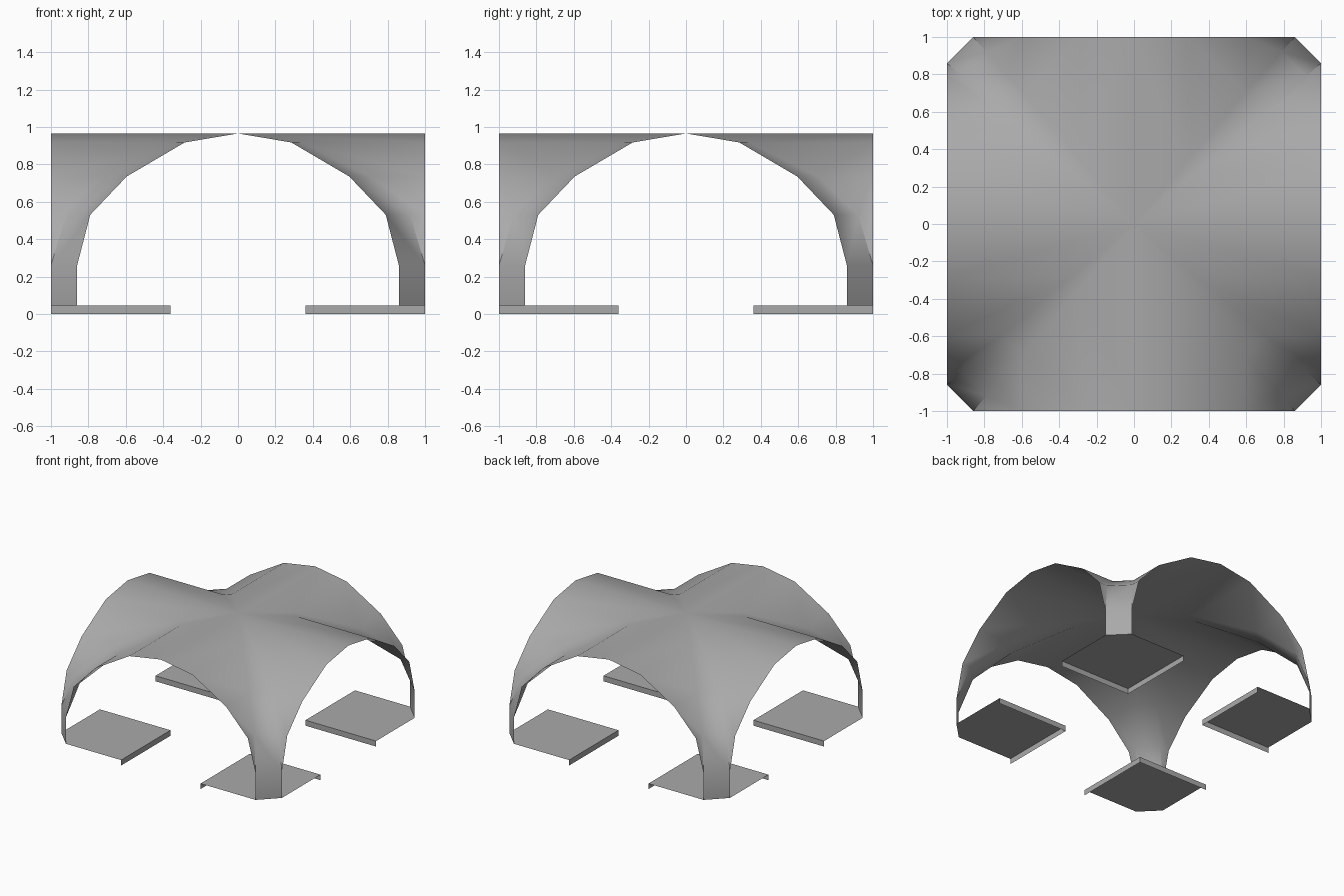
import bpy, bmesh, math

cube = bpy.data.objects.get("Cube")
if cube:
    bpy.data.objects.remove(cube, do_unlink=True)

# One plain grey for everything
GREY = (0.4, 0.4, 0.4, 1)
grey = bpy.data.materials.new("concrete grey")
grey.use_nodes = True
grey.diffuse_color = GREY
grey.node_tree.nodes["Principled BSDF"].inputs["Base Color"].default_value = GREY


def quarter_object(name, faces, smooth):
    """Make one quarter from lists of face corners, then mirror it to four."""
    bm = bmesh.new()
    for corners in faces:
        bm.faces.new([bm.verts.new(c) for c in corners])
    bmesh.ops.remove_doubles(bm, verts=bm.verts[:], dist=0.001)
    mesh = bpy.data.meshes.new(name)
    bm.to_mesh(mesh)
    bm.free()
    mesh.materials.append(grey)
    obj = bpy.data.objects.new(name, mesh)
    bpy.context.collection.objects.link(obj)
    if smooth:
        bpy.ops.object.select_all(action='DESELECT')
        obj.select_set(True)
        bpy.context.view_layer.objects.active = obj
        bpy.ops.object.shade_smooth_by_angle(angle=math.radians(40))
    mirror = obj.modifiers.new("four_quarters", 'MIRROR')
    mirror.use_axis = (True, True, False)
    mirror.use_mirror_merge = True
    mirror.merge_threshold = 0.001
    return obj


# Cross vault: arch half-width, width of the diagonal leg strip, height
PAD_TOP = 0.045
ARCH = [(0.86, 0.14, PAD_TOP), (0.86, 0.14, 0.26), (0.79, 0.13, 0.53),
        (0.595, 0.11, 0.735), (0.285, 0.05, 0.917), (0, 0, 0.965)]


def vault_row(d, w, z):
    """Side arch edge, both edges of the leg strip, front arch edge."""
    return [(1, d, z), (d + w, d, z), (d, d + w, z), (d, 1, z)]


vault_faces = []
rows = [vault_row(*r) for r in ARCH]
for low, high in zip(rows, rows[1:]):
    for k in range(3):
        ring = [low[k], low[k + 1], high[k + 1], high[k]]
        corners = []
        for p in ring:
            if all(math.dist(p, q) > 0.001 for q in corners):
                corners.append(p)
        if len(corners) > 2:
            vault_faces.append(corners)
quarter_object("vault_shell", vault_faces, True)

# Corner pads: chamfered top plate with rims hanging on the two inner sides
IN, CUT = 0.36, 0.86
outline = [(IN, IN), (1, IN), (1, CUT), (CUT, 1), (IN, 1)]
pad_faces = [[(x, y, PAD_TOP) for x, y in outline]]
for (ax, ay), (bx, by) in [(outline[0], outline[1]), (outline[4], outline[0])]:
    pad_faces.append([(ax, ay, 0), (bx, by, 0), (bx, by, PAD_TOP), (ax, ay, PAD_TOP)])
quarter_object("corner_pads", pad_faces, False)
